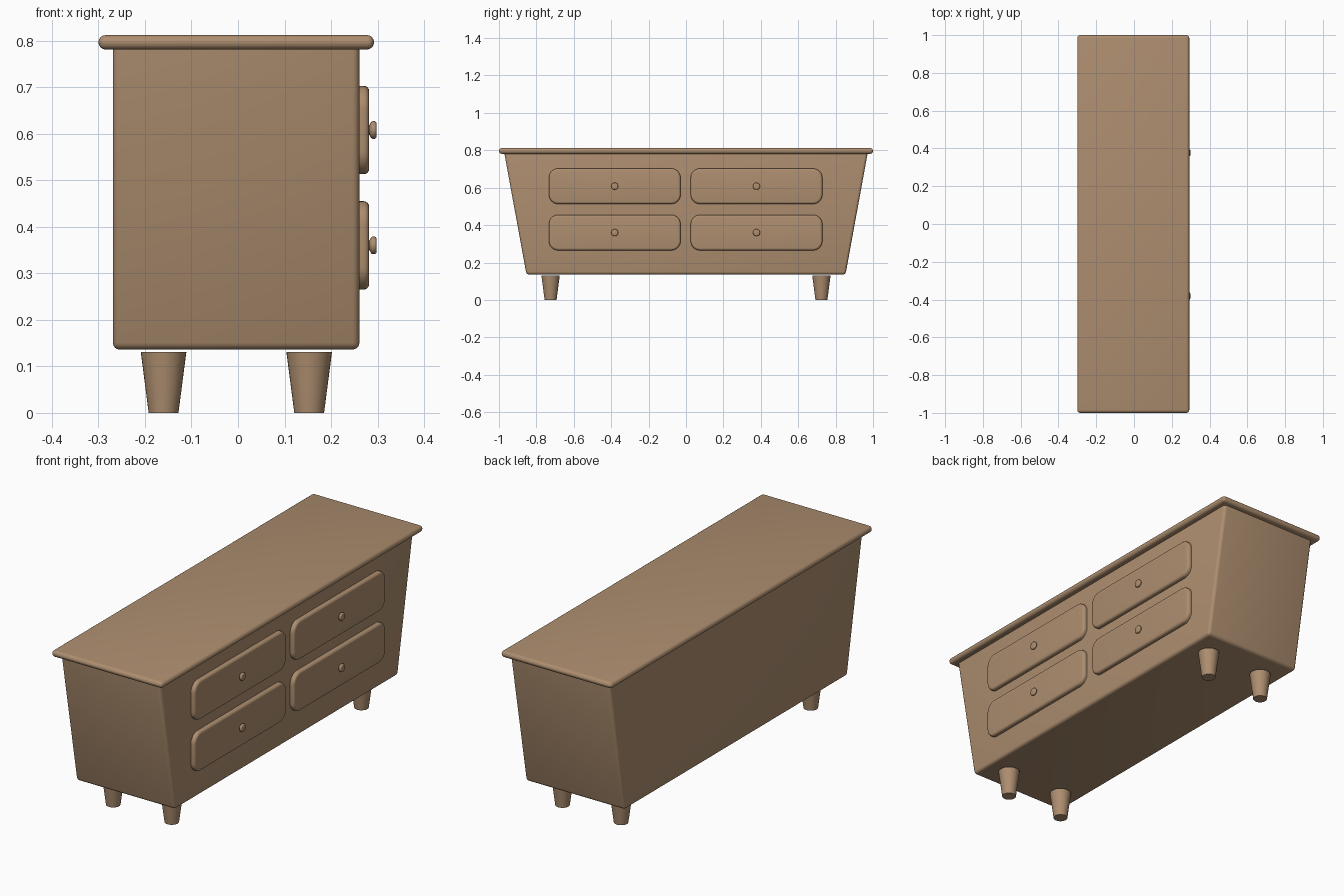
import bpy, bmesh
from math import sin, cos, pi, radians
from mathutils import Vector

if "Cube" in bpy.data.objects:
    bpy.data.objects.remove(bpy.data.objects["Cube"])

wood = bpy.data.materials.new("wood")
wood.diffuse_color = (0.42, 0.27, 0.16, 1)
wood.use_nodes = True
wood.node_tree.nodes["Principled BSDF"].inputs["Base Color"].default_value = wood.diffuse_color


def finish(name, bm, angle=40):
    bmesh.ops.recalc_face_normals(bm, faces=bm.faces)
    me = bpy.data.meshes.new(name)
    bm.to_mesh(me)
    bm.free()
    me.materials.append(wood)
    ob = bpy.data.objects.new(name, me)
    bpy.context.collection.objects.link(ob)
    bpy.ops.object.select_all(action='DESELECT')
    ob.select_set(True)
    bpy.context.view_layer.objects.active = ob
    bpy.ops.object.shade_smooth_by_angle(angle=radians(angle))
    return ob


def loft(name, rings, angle=40):
    """Skin closed rings of points and cap both ends."""
    bm = bmesh.new()
    vs = [[bm.verts.new(p) for p in r] for r in rings]
    n = len(vs[0])
    for a, b in zip(vs, vs[1:]):
        for i in range(n):
            j = (i + 1) % n
            bm.faces.new((a[i], a[j], b[j], b[i]))
    bm.faces.new(vs[0])
    bm.faces.new(vs[-1])
    return finish(name, bm, angle)


def block(name, x0, x1, z0, z1, y_low, y_high, bevel, keep_bottom_sharp=False):
    """Box with its own half-width at bottom and top, edges rounded."""
    bm = bmesh.new()
    bmesh.ops.create_cube(bm, size=2)
    for v in bm.verts:
        up = v.co.z > 0
        v.co = Vector((x1 if v.co.x > 0 else x0,
                       v.co.y * (y_high if up else y_low),
                       z1 if up else z0))
    edges = [e for e in bm.edges
             if not (keep_bottom_sharp and all(v.co.z == z0 for v in e.verts))]
    bmesh.ops.bevel(bm, geom=edges, offset=bevel, segments=4, profile=0.5,
                    affect='EDGES', clamp_overlap=True)
    return finish(name, bm)


def circle(c, r, axis, n=32):
    out = []
    for i in range(n):
        a, b = r * cos(2 * pi * i / n), r * sin(2 * pi * i / n)
        out.append(c + (Vector((a, b, 0)) if axis == 'Z' else Vector((0, a, b))))
    return out


def rounded_rect(x, yc, zc, hy, hz, r, seg=8):
    pts = []
    for k, (sy, sz) in enumerate([(1, 1), (-1, 1), (-1, -1), (1, -1)]):
        for i in range(seg + 1):
            t = pi / 2 * (k + i / seg)
            pts.append(Vector((x, yc + sy * (hy - r) + r * cos(t),
                               zc + sz * (hz - r) + r * sin(t))))
    return pts


# Tapered cabinet and overhanging top
block("cabinet_body", -0.269, 0.261, 0.136, 0.80, 0.853, 0.974, 0.015)
block("table_top", -0.30, 0.2925, 0.781, 0.812, 1.0, 1.0, 0.017, True)

# Drawer fronts with softened front edge, each with a knob
soft = 0.012
for yc in (-0.381, 0.377):
    for zc in (0.608, 0.360):
        rings = [rounded_rect(0.25, yc, zc, 0.352, 0.095, 0.05)]
        for i in range(5):
            t = pi / 2 * i / 4
            d = soft * (1 - cos(t))
            rings.append(rounded_rect(0.282 - soft + soft * sin(t), yc, zc,
                                      0.352 - d, 0.095 - d, 0.05 - d))
        loft("drawer_front", rings)
        profile = [(0.275, 0.011), (0.283, 0.011), (0.286, 0.017),
                   (0.289, 0.019), (0.294, 0.019), (0.297, 0.017), (0.298, 0.013)]
        loft("drawer_knob", [circle(Vector((x, yc, zc)), r, 'X', 24)
                             for x, r in profile], 50)

# Tapered legs
for x in (-0.160, 0.153):
    for y in (-0.724, 0.724):
        loft("leg", [circle(Vector((x, y, z)), r, 'Z')
                     for z, r in ((0, 0.032), (0.131, 0.049))])
